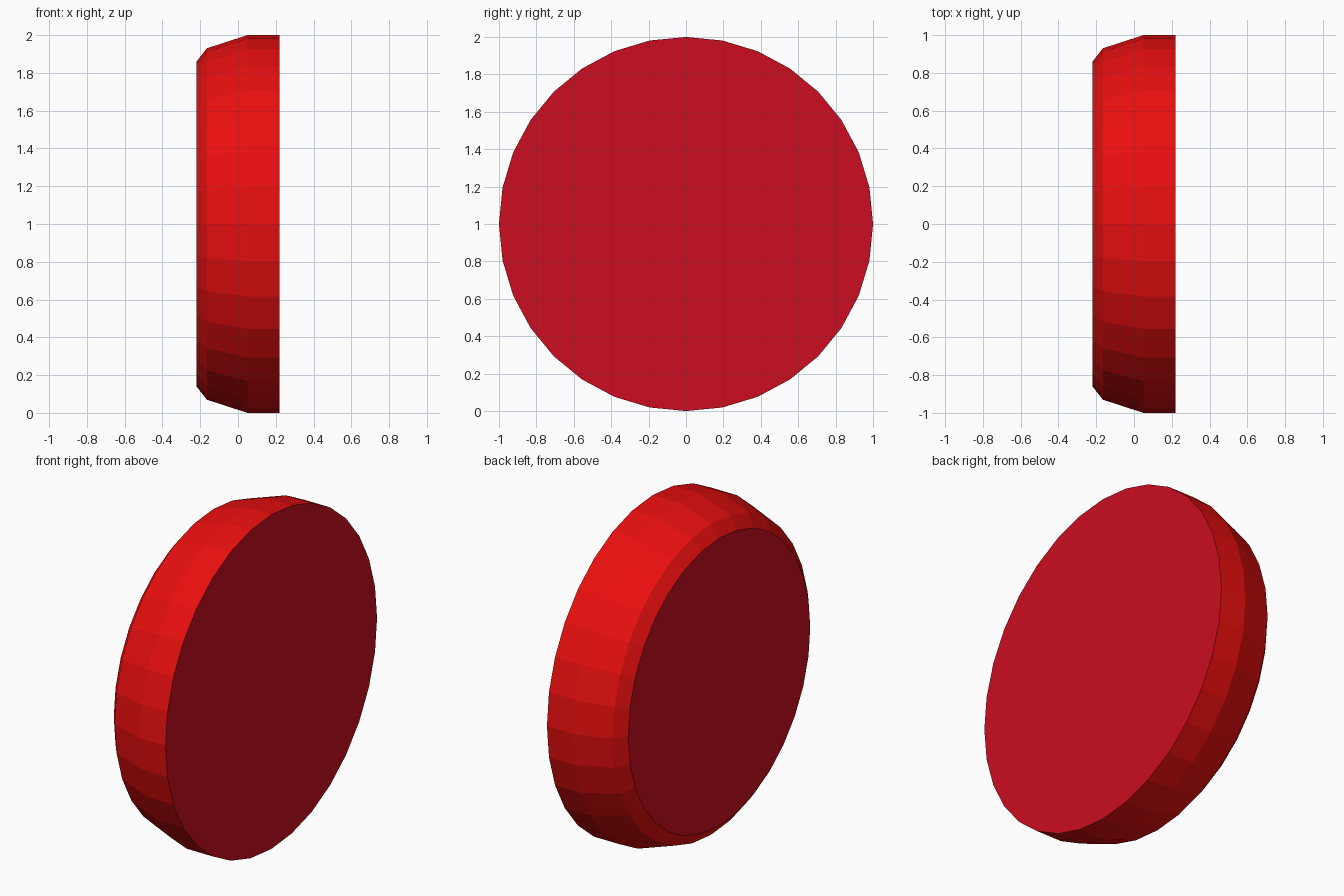
import bpy, bmesh
from math import cos, sin, pi

if "Cube" in bpy.data.objects:
    bpy.data.objects.remove(bpy.data.objects["Cube"])

SIDES = 32
# Profile of the rim: (x, radius)
PROFILE = [(-0.22, 0.86), (-0.165, 0.93), (0.05, 1.0), (0.22, 1.0)]


def material(name, color):
    mat = bpy.data.materials.new(name)
    mat.diffuse_color = color
    mat.use_nodes = True
    mat.node_tree.nodes["Principled BSDF"].inputs["Base Color"].default_value = mat.diffuse_color
    return mat


# Disc: rings along the x axis, bridged, with flat caps
bm = bmesh.new()
rings = []
for x, r in PROFILE:
    rings.append([bm.verts.new((x, r * cos(2 * pi * i / SIDES),
                                1 + r * sin(2 * pi * i / SIDES)))
                  for i in range(SIDES)])

for a, b in zip(rings, rings[1:]):
    for i in range(SIDES):
        j = (i + 1) % SIDES
        bm.faces.new((a[i], a[j], b[j], b[i]))

for ring in (rings[0], rings[-1]):
    bm.faces.new(ring).material_index = 1
bmesh.ops.recalc_face_normals(bm, faces=bm.faces)

mesh = bpy.data.meshes.new("button_disc")
bm.to_mesh(mesh)
bm.free()
# Rim and face colours
mesh.materials.append(material("rim_red", (0.82, 0.0045, 0.0045, 1)))
mesh.materials.append(material("face_crimson", (0.6, 0.004, 0.015, 1)))
disc = bpy.data.objects.new("button_disc", mesh)
bpy.context.collection.objects.link(disc)
